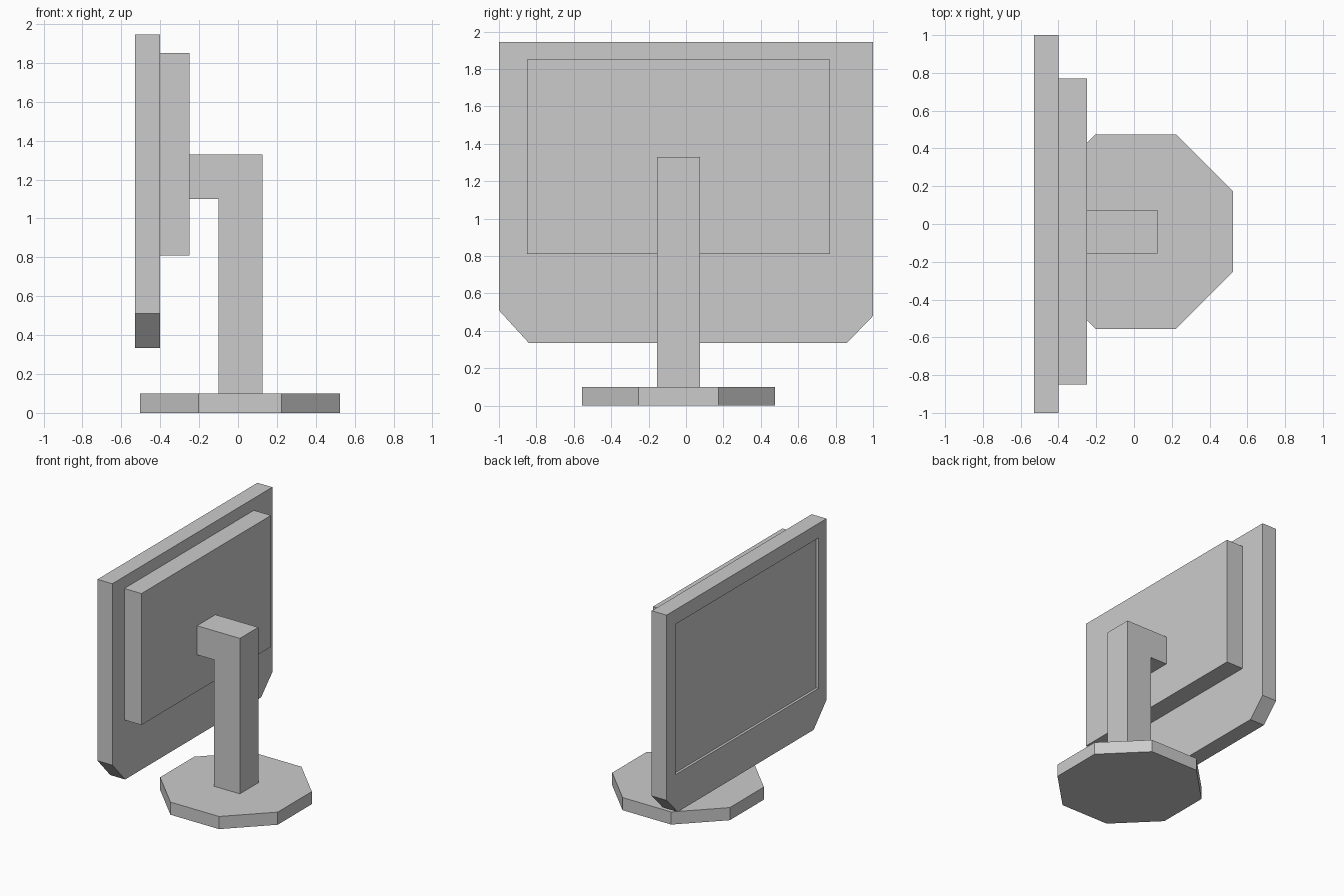
import bpy
import bmesh
from mathutils import Vector

cube = bpy.data.objects.get("Cube")
if cube:
    bpy.data.objects.remove(cube, do_unlink=True)

grey = bpy.data.materials.new("light grey")
grey.use_nodes = True
grey.diffuse_color = (0.6, 0.6, 0.6, 1)
grey.node_tree.nodes["Principled BSDF"].inputs["Base Color"].default_value = (0.6, 0.6, 0.6, 1)


def prism(name, outline, axis, low, high):
    """Extrude a flat outline along an axis; outline holds the other two coordinates in order."""
    bm = bmesh.new()
    verts = []
    for a, b in outline:
        co = [a, b]
        co.insert(axis, low)
        verts.append(bm.verts.new(co))
    face = bm.faces.new(verts)
    moved = bmesh.ops.extrude_face_region(bm, geom=[face])["geom"]
    shift = Vector((0, 0, 0))
    shift[axis] = high - low
    bmesh.ops.translate(bm, vec=shift, verts=[v for v in moved if isinstance(v, bmesh.types.BMVert)])
    bmesh.ops.recalc_face_normals(bm, faces=bm.faces)
    mesh = bpy.data.meshes.new(name)
    bm.to_mesh(mesh)
    bm.free()
    mesh.materials.append(grey)
    obj = bpy.data.objects.new(name, mesh)
    bpy.context.collection.objects.link(obj)
    return obj


def rect(a0, a1, b0, b1):
    return [(a0, b0), (a1, b0), (a1, b1), (a0, b1)]


# Display casing with clipped lower corners
casing = prism("display_casing",
               [(-1, 1.945), (-1, 0.51), (-0.84, 0.335), (0.86, 0.335), (1, 0.48), (1, 1.945)],
               0, -0.53, -0.4)

# Shallow screen recess cut into the casing
cutter = prism("screen_cutter", rect(-0.9, 0.89, 0.64, 1.83), 0, -0.6, -0.51)
cutter.hide_render = True
cut = casing.modifiers.new("screen_recess", "BOOLEAN")
cut.operation = "DIFFERENCE"
cut.solver = "EXACT"
cut.object = cutter
bpy.context.view_layer.objects.active = casing
bpy.ops.object.modifier_apply(modifier=cut.name)
bpy.data.objects.remove(cutter, do_unlink=True)

# Raised rear housing
prism("rear_housing", rect(-0.85, 0.77, 0.81, 1.85), 0, -0.4, -0.25)

# Upright post with its arm to the housing
prism("stand_post",
      [(-0.1, 0.1), (0.125, 0.1), (0.125, 1.33), (-0.25, 1.33), (-0.25, 1.1), (-0.1, 1.1)],
      1, -0.155, 0.075)

# Eight-sided foot
cx, cy, reach, half_side = 0.01, -0.04, 0.515, 0.213
corners = [(1, 0), (0, 1), (-1, 0), (0, -1)]
octagon = []
for dx, dy in corners:
    for s in (-1, 1):
        octagon.append((cx + dx * reach - dy * s * half_side,
                        cy + dy * reach + dx * s * half_side))
prism("stand_foot", octagon, 2, 0, 0.1)
